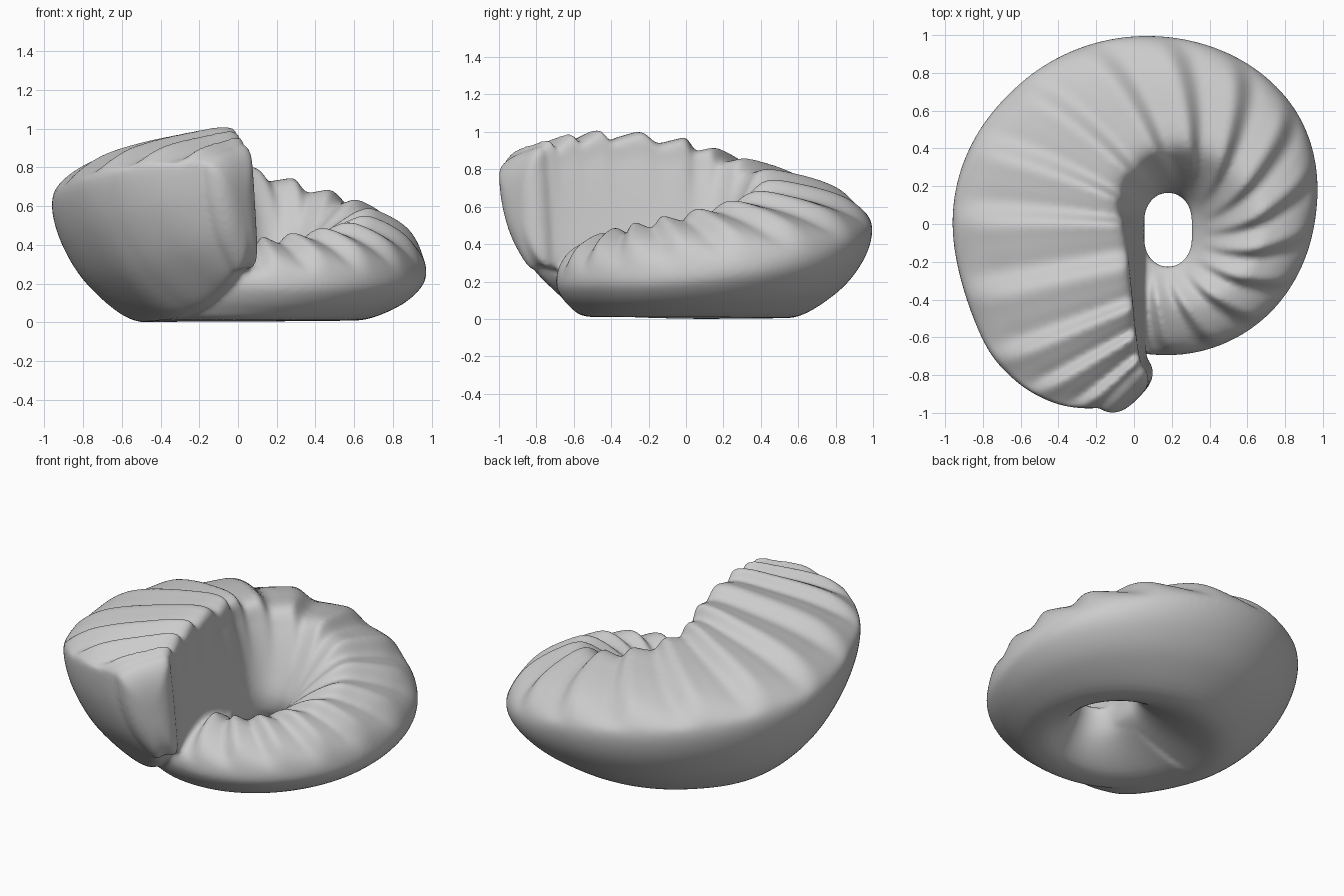
import bpy
import bmesh
import math
from mathutils import Vector

if "Cube" in bpy.data.objects:
    bpy.data.objects.remove(bpy.data.objects["Cube"])

STEPS = 360

# Whorl growth: facing angle, axis y, outer radius, rim height, crest radius, crest height,
# base radius, base height, rib count so far, rib lean
KEYS = [
    (-180, -.03, .78, .25, .38, .40, .66, .02, -4, 1),
    (-130, -.03, .70, .22, .38, .40, .58, .02, -2, 1),
    (-90, -.03, .665, .20, .40, .43, .51, .02, 0, 1),
    (-45, -.03, .69, .21, .43, .48, .47, .02, 2, 1.1),
    (0, -.03, .77, .23, .48, .55, .48, .02, 4, 1.3),
    (45, -.03, .93, .32, .48, .64, .55, .02, 6, 1.4),
    (90, -.03, 1.02, .46, .46, .75, .63, .02, 8, 1.3),
    (135, -.03, 1.10, .55, .38, .85, .70, .02, 10, .9),
    (180, -.03, 1.14, .62, .28, .95, .73, .02, 12.2, .2),
    (197, -.28, 1.04, .70, .24, .98, .60, .04, 13.6, 0),
    (206, -.41, .92, .75, .23, .98, .48, .09, 14.5, 0),
    (214, -.53, .74, .79, .22, .95, .36, .18, 15.5, 0),
    (226, -.60, .52, .80, .22, .92, .30, .27, 16.5, 0),
]
LAST = len(KEYS) - 1


def spline(p0, p1, p2, p3, t):
    return 0.5 * (2 * p1 + (p2 - p0) * t + (2 * p0 - 5 * p1 + 4 * p2 - p3) * t * t
                  + (3 * p1 - p0 - 3 * p2 + p3) * t ** 3)


def growth(u):
    i = min(int(u), LAST - 1)
    near = [KEYS[min(max(i + d, 0), LAST)] for d in (-1, 0, 1, 2)]
    return [spline(*values, u - i) for values in zip(*near)]


def section(u):
    """Closed cross-section as (radius, height) points, with ribs on the upper side."""
    angle, _, R, zr, rc, zc, b, zb, ribs, lean = growth(u)
    rh, zh = 0.16 - 0.035 * math.cos(math.radians(2 * angle)), 0.30
    top = lambda f, g: Vector((R + (rc - R) * f, zr + (zc - zr) * g))
    wall = lambda f, g: Vector((rc + (rh - rc) * f, zc + (zh - zc) * g))
    side = lambda f, g: Vector((b + (R - b) * f, zb + (zr - zb) * g))
    pts = [Vector((rh, zh)), Vector((rh + .06, (zh + zb) / 2)),
           Vector((max(b * .72, rh + .09), zb + .01)), Vector((b, zb)),
           side(.55, .30), side(.88, .66), top(0, 0), top(.07, .33),
           top(.30, .64), top(.65, .88), top(1, 1), wall(.4, .2), wall(.8, .62)]
    n, sub, out = len(pts), 6, []
    for i in range(n):
        for j in range(sub):
            p = spline(pts[i - 1], pts[i], pts[(i + 1) % n], pts[(i + 2) % n], j / sub)
            s = (i + j / sub - 6.3) / 5.7
            if 0 < s < 1:
                # Leaning ribs that fade out at the rim and in the funnel
                phase = (ribs + lean * s ** 1.3) * 2 * math.pi
                wave = math.sin(phase + 0.5 * math.sin(phase))
                p.y += 0.027 * min(1, 4 * s, 3 * (1 - s)) * wave
            out.append(p)
    return out


def place(p, u, push=0):
    angle, axis_y = growth(u)[:2]
    a = math.radians(angle)
    return (Vector((0.18, axis_y, p.y)) + Vector((math.cos(a), math.sin(a), 0)) * p.x
            + Vector((-math.sin(a), math.cos(a), 0)) * push)


# Sweep the section round the axis, then close the wide end with a rounded cap
rings = []
for k in range(STEPS + 1):
    u = LAST * k / STEPS
    rings.append([place(p, u) for p in section(u)])
last = section(LAST)
centre = Vector((0.33, 0.60))
for k in range(1, 16):
    turn = math.radians(90 * k / 16)
    size = math.cos(turn) ** 0.7
    ring = [centre + (p - centre) * size for p in last]
    rings.append([place(p, LAST, 0.11 * math.sin(turn)) for p in ring])

bm = bmesh.new()
verts = [[bm.verts.new(p) for p in ring] for ring in rings]
count = len(verts[0])
for a, b in zip(verts, verts[1:]):
    for j in range(count):
        i = (j + 1) % count
        bm.faces.new((a[j], a[i], b[i], b[j]))
bm.faces.new(verts[0])
tip = bm.verts.new(place(centre, LAST, 0.11))
for j in range(count):
    bm.faces.new((verts[-1][j], verts[-1][(j + 1) % count], tip))
bmesh.ops.recalc_face_normals(bm, faces=bm.faces)
low = min(v.co.z for v in bm.verts)
bmesh.ops.translate(bm, verts=bm.verts, vec=(0, 0, -low))

mesh = bpy.data.meshes.new("spiral_shell")
bm.to_mesh(mesh)
bm.free()
shell = bpy.data.objects.new("spiral_shell", mesh)
bpy.context.collection.objects.link(shell)

# Plain grey finish
grey = bpy.data.materials.new("light_grey")
grey.use_nodes = True
colour = (0.6, 0.6, 0.6, 1)
grey.diffuse_color = colour
grey.node_tree.nodes["Principled BSDF"].inputs["Base Color"].default_value = colour
mesh.materials.append(grey)

# Fuse the overlapping ends into one skin and soften the seam
bpy.context.view_layer.objects.active = shell
shell.select_set(True)
fuse = shell.modifiers.new("fuse", "REMESH")
fuse.mode = "VOXEL"
fuse.voxel_size = 0.013
soften = shell.modifiers.new("soften", "SMOOTH")
soften.iterations = 8
for name in ("fuse", "soften"):
    bpy.ops.object.modifier_apply(modifier=name)
bpy.ops.object.shade_smooth_by_angle(angle=math.radians(50))
